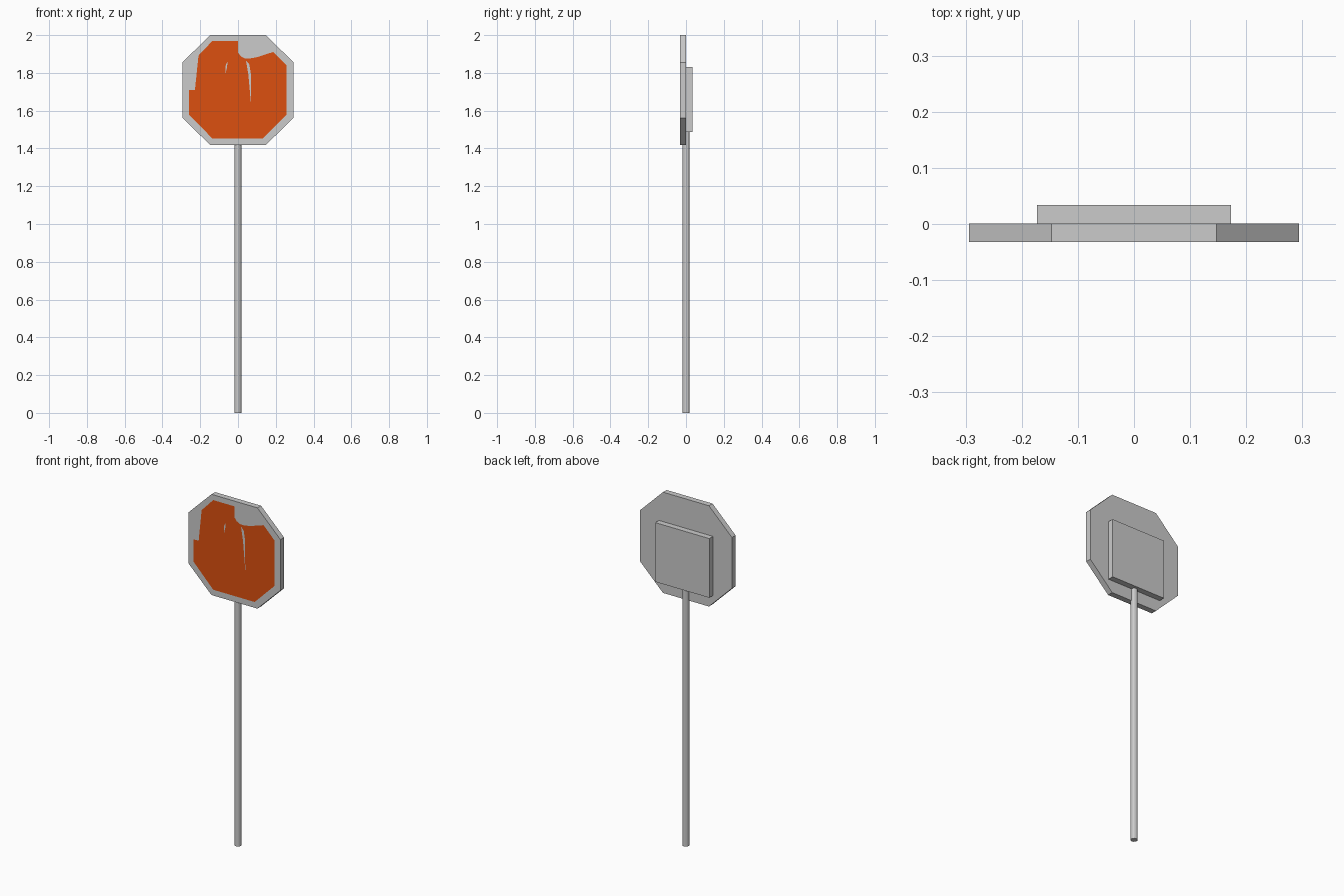
import bpy, bmesh
from mathutils import Matrix, Vector

if "Cube" in bpy.data.objects:
    bpy.data.objects.remove(bpy.data.objects["Cube"])


def finish(name, bm):
    bmesh.ops.recalc_face_normals(bm, faces=bm.faces)
    mesh = bpy.data.meshes.new(name)
    bm.to_mesh(mesh)
    bm.free()
    obj = bpy.data.objects.new(name, mesh)
    bpy.context.collection.objects.link(obj)
    return obj


# Octagonal sign plate, extruded backwards from its front profile
W, C, MID, H = 0.294, 0.147, 1.709, 0.291
corners = [(C, H), (W, C), (W, -C), (C, -H), (-C, -H), (-W, -C), (-W, C), (-C, H)]
bm = bmesh.new()
face = bm.faces.new([bm.verts.new((x, -0.0325, MID + z)) for x, z in corners])
ext = bmesh.ops.extrude_face_region(bm, geom=[face], use_keep_orig=True)
back = [v for v in ext["geom"] if isinstance(v, bmesh.types.BMVert)]
bmesh.ops.translate(bm, vec=Vector((0, 0.033, 0)), verts=back)
finish("sign_plate", bm)

# Mounting box on the back
bm = bmesh.new()
bmesh.ops.create_cube(bm, size=1, matrix=Matrix.Translation((0, 0.0172, 1.659))
                      @ Matrix.Diagonal((0.345, 0.0335, 0.342, 1)))
finish("back_box", bm)

# Pole
bm = bmesh.new()
bmesh.ops.create_cone(bm, cap_ends=True, segments=12, radius1=0.0185, radius2=0.0185,
                      depth=1.5, matrix=Matrix.Translation((0, 0.001, 0.75)))
finish("pole", bm)

# Painted face: worn outline with two scratches as holes
outline = [(-0.135, 1.97), (0, 1.97), (0, 1.908), (0.015, 1.888), (0.035, 1.877),
           (0.06, 1.876), (0.1, 1.883), (0.187, 1.911), (0.258, 1.84), (0.258, 1.58),
           (0.13, 1.452), (-0.135, 1.452), (-0.26, 1.58), (-0.26, 1.71),
           (-0.228, 1.71), (-0.209, 1.892)]
scratches = [[(-0.055, 1.862), (-0.065, 1.84), (-0.065, 1.8), (-0.058, 1.83)],
             [(0.042, 1.866), (0.06, 1.845), (0.069, 1.79), (0.07, 1.62), (0.055, 1.79)]]
curve = bpy.data.curves.new("paint_outline", "CURVE")
curve.dimensions = "2D"
curve.fill_mode = "BOTH"
for loop in [outline] + scratches:
    spline = curve.splines.new("POLY")
    spline.points.add(len(loop) - 1)
    for point, (x, z) in zip(spline.points, loop):
        point.co = (x, z, 0, 1)
    spline.use_cyclic_u = True
helper = bpy.data.objects.new("paint_outline", curve)
bpy.context.collection.objects.link(helper)
deps = bpy.context.evaluated_depsgraph_get()
mesh = bpy.data.meshes.new_from_object(helper.evaluated_get(deps))
bpy.data.objects.remove(helper)

# Stand the paint upright just in front of the plate, facing -y
bm = bmesh.new()
bm.from_mesh(mesh)
for v in bm.verts:
    v.co = (v.co.x, -0.0335, v.co.y)
bm.normal_update()
bmesh.ops.reverse_faces(bm, faces=[f for f in bm.faces if f.normal.y > 0])
bm.to_mesh(mesh)
bm.free()
mesh.materials.clear()
orange = bpy.data.materials.new("orange_paint")
orange.diffuse_color = (0.72, 0.08, 0.005, 1)
orange.use_nodes = True
orange.node_tree.nodes["Principled BSDF"].inputs["Base Color"].default_value = orange.diffuse_color
mesh.materials.append(orange)
bpy.context.collection.objects.link(bpy.data.objects.new("painted_face", mesh))
